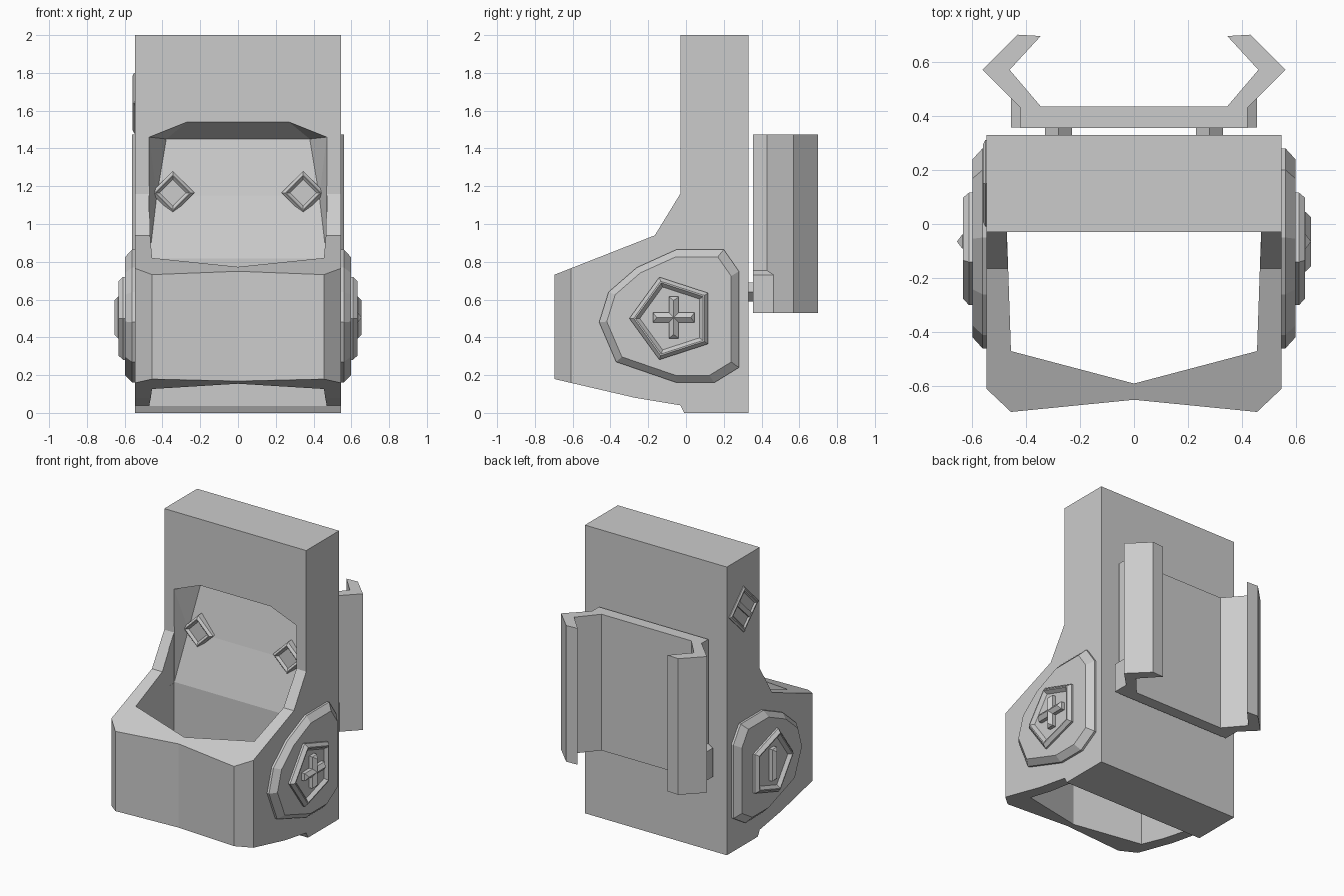
import bpy, bmesh
from math import sin, cos, pi
from mathutils import Vector

cube = bpy.data.objects.get("Cube")
if cube:
    bpy.data.objects.remove(cube, do_unlink=True)

grey = bpy.data.materials.new("plain grey")
grey.use_nodes = True
grey.diffuse_color = (0.6, 0.6, 0.6, 1)
grey.node_tree.nodes["Principled BSDF"].inputs["Base Color"].default_value = (0.6, 0.6, 0.6, 1)


def finish(name, bm):
    bmesh.ops.recalc_face_normals(bm, faces=bm.faces)
    mesh = bpy.data.meshes.new(name)
    bm.to_mesh(mesh)
    bm.free()
    mesh.materials.append(grey)
    obj = bpy.data.objects.new(name, mesh)
    bpy.context.scene.collection.objects.link(obj)
    return obj


def loft(name, rings):
    """Skin matching rings of points and cap both ends."""
    bm = bmesh.new()
    loops = [[bm.verts.new(p) for p in ring] for ring in rings]
    for a, b in zip(loops, loops[1:]):
        for i in range(len(a)):
            j = (i + 1) % len(a)
            bm.faces.new((a[i], a[j], b[j], b[i]))
    bm.faces.new(loops[0])
    bm.faces.new(loops[-1])
    return finish(name, bm)


def hull(name, points):
    bm = bmesh.new()
    for p in points:
        bm.verts.new(p)
    bmesh.ops.convex_hull(bm, input=bm.verts)
    bmesh.ops.dissolve_limit(bm, angle_limit=0.01, verts=bm.verts, edges=bm.edges)
    return finish(name, bm)


def upright(name, plan, low, high):
    return loft(name, [[(x, y, z) for x, y in plan] for z in (low, high)])


def mirrored(half):
    """Complete a plan whose points run from the right half to the middle."""
    return half + [(-x, y) for x, y in reversed(half) if x]


def side_stack(name, outline, centre, steps):
    """Loft a (y, z) outline through (x, scale) steps about a centre."""
    cy, cz = centre
    return loft(name, [[(x, cy + (y - cy) * s, cz + (z - cz) * s) for y, z in outline]
                       for x, s in steps])


def cut(obj, tool, operation):
    mod = obj.modifiers.new(operation.lower(), 'BOOLEAN')
    mod.operation = operation
    mod.solver = 'EXACT'
    mod.object = tool
    tool.hide_render = True
    bpy.context.view_layer.update()
    mesh = bpy.data.meshes.new_from_object(obj.evaluated_get(bpy.context.evaluated_depsgraph_get()))
    obj.modifiers.clear()
    obj.data = mesh
    bpy.data.objects.remove(tool, do_unlink=True)


# Main body: side silhouette trimmed by its plan
silhouette = [(-0.70, 0.73), (-0.165, 0.94), (-0.03, 1.16), (-0.03, 2), (0.33, 2),
              (0.33, 0), (-0.01, 0), (-0.03, 0.04), (-0.27, 0.08), (-0.70, 0.18)]
body = loft("body", [[(x, y, z) for y, z in silhouette] for x in (-0.6, 0.6)])
plan = mirrored([(0.545, 0.4), (0.545, -0.61), (0.455, -0.695), (0, -0.65)])
cut(body, upright("plan_trim", plan, -0.1, 2.1), 'INTERSECT')

# Open well through the front and sloping recess behind it
well = mirrored([(0.47, -0.028), (0.455, -0.47), (0, -0.59)])
cut(body, upright("well_cutter", well, -0.1, 1.2), 'DIFFERENCE')
recess = []
for s in (-1, 1):
    for y in (-0.03, -0.09):
        recess += [(s * 0.47, y, 0.81), (s * 0.47, y, 1.46), (s * 0.27, y, 1.54)]
    recess += [(s * 0.43, 0.07, 1.15), (s * 0.38, 0.13, 1.45)]
cut(body, hull("recess_cutter", recess), 'DIFFERENCE')

# Framed diamonds inside the recess
for s, side in ((1, "left"), (-1, "right")):
    rings = []
    for y, r in ((0.12, 0.115), (0.055, 0.115), (0.04, 0.095), (0.04, 0.09), (0.055, 0.07)):
        rings.append([(s * 0.345 + r * cos(k * pi / 2), y, 1.165 + r * sin(k * pi / 2))
                      for k in range(4)])
    loft(side + "_recess_diamond", rings)

# Side pads with pentagon bosses
pad = [(-0.46, 0.48), (-0.41, 0.64), (-0.26, 0.77), (-0.05, 0.865), (0.20, 0.865),
       (0.28, 0.75), (0.28, 0.24), (0.15, 0.16), (-0.05, 0.16), (-0.37, 0.27)]
pentagon = [(-0.07 + 0.23 * cos(pi + k * pi * 0.4), 0.5 + 0.23 * sin(pi + k * pi * 0.4))
            for k in range(5)]


def ridge_bar(name, s, along_z):
    """Hipped bar on the side boss."""
    points = []
    for x, long, wide in ((0.6, 0.11, 0.026), (0.635, 0.11, 0.026), (0.655, 0.09, 0)):
        for a in (-long, long):
            for b in (-wide, wide) if wide else (0,):
                dy, dz = (b, a) if along_z else (a, b)
                points.append((s * x, -0.065 + dy, 0.505 + dz))
    hull(name, points)


for s, side in ((1, "left"), (-1, "right")):
    side_stack(side + "_pad", pad, (-0.09, 0.51),
               [(s * 0.53, 1), (s * 0.56, 1), (s * 0.597, 0.89)])
    side_stack(side + "_boss", pentagon, (-0.07, 0.5),
               [(s * 0.58, 1), (s * 0.61, 1), (s * 0.632, 0.9), (s * 0.632, 0.86), (s * 0.61, 0.76)])
    ridge_bar(side + "_boss_upright_bar", s, True)
ridge_bar("left_boss_cross_bar", 1, False)

# Diamond with a slash on the upper right flank
flank = [(0.15 + 0.16 * cos(k * pi / 2), 1.64 + 0.16 * sin(k * pi / 2)) for k in range(4)]
side_stack("flank_diamond", flank, (0.15, 1.64),
           [(-0.53, 1), (-0.55, 1), (-0.558, 0.9), (-0.558, 0.82), (-0.547, 0.74)])
hull("flank_slash", [(x, 0.15 + a * 0.06 + b * 0.012, 1.64 + a * 0.06 - b * 0.012)
                     for x in (-0.54, -0.558) for a in (-1, 1) for b in (-1, 1)])

# Back clip with hooked arms
arm = [(0.42, 0.355), (0.42, 0.43), (0.455, 0.465), (0.56, 0.57), (0.43, 0.70),
       (0.345, 0.695), (0.46, 0.57), (0.345, 0.435)]
upright("back_clip", mirrored(arm), 0.53, 1.475)

for s, side in ((1, "left"), (-1, "right")):
    # Stop block with a sloped top at the foot of the clip
    stop = [(0.41, 0.53), (0.455, 0.53), (0.455, 0.73), (0.41, 0.76)]
    loft(side + "_clip_stop", [[(s * x, y, z) for x, z in stop] for y in (0.356, 0.464)])
    # Diamond pegs joining the clip to the body
    loft(side + "_clip_peg", [[(s * 0.28 + 0.05 * cos(k * pi / 2), y, 0.64 + 0.05 * sin(k * pi / 2))
                               for k in range(4)] for y in (0.31, 0.37)])
